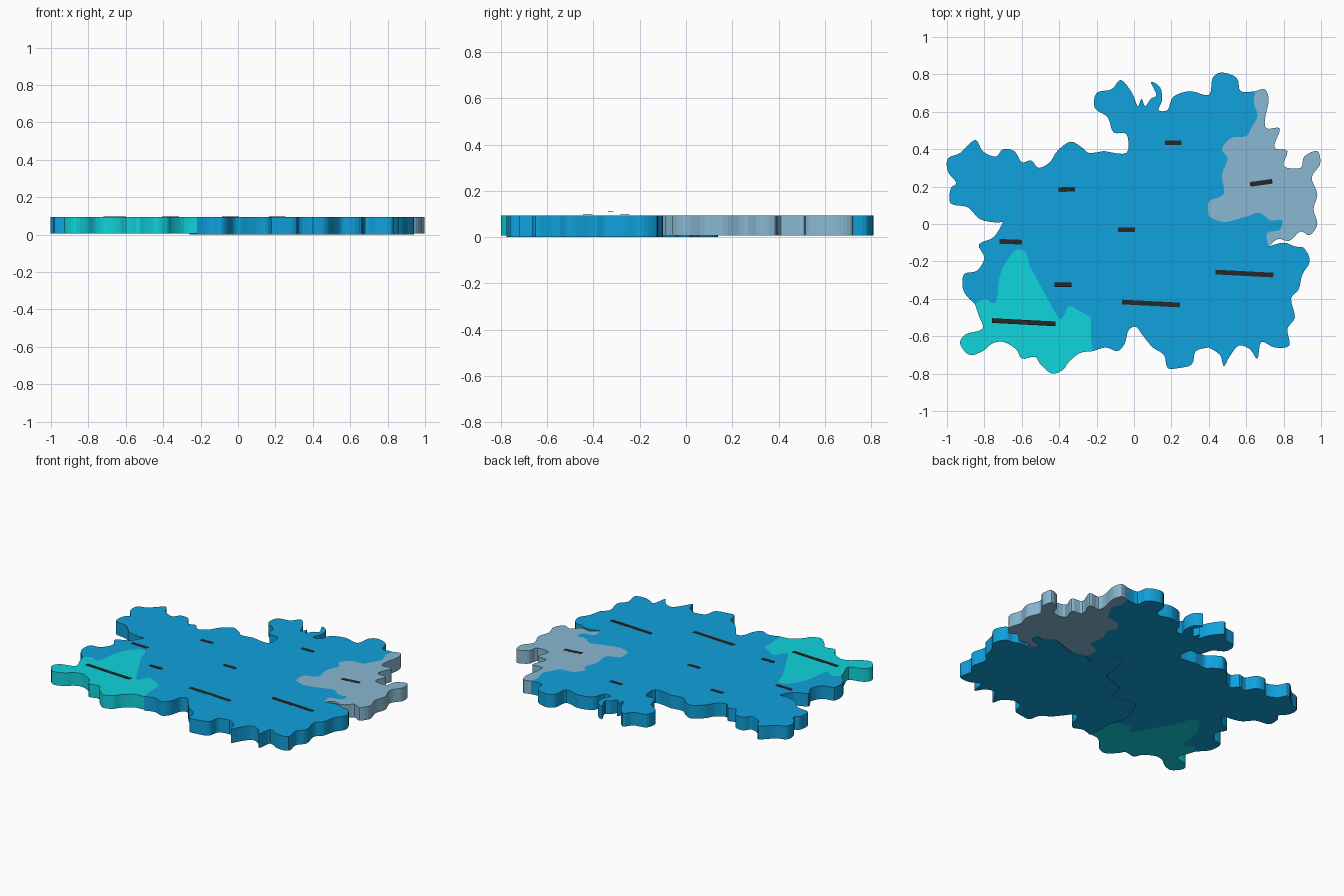
import bpy, bmesh, math
from mathutils import Vector

if "Cube" in bpy.data.objects:
    bpy.data.objects.remove(bpy.data.objects["Cube"])

TOP = 0.094


def material(name, rgb):
    m = bpy.data.materials.new(name)
    m.diffuse_color = (*rgb, 1)
    m.use_nodes = True
    m.node_tree.nodes["Principled BSDF"].inputs["Base Color"].default_value = m.diffuse_color
    return m


BLUE = material("blue", (0.005, 0.36, 0.72))
TEAL = material("teal", (0.005, 0.66, 0.73))
GREY = material("pale_blue", (0.25, 0.48, 0.64))
DARK = material("dark", (0.02, 0.02, 0.02))


def border(*c):
    """Smooth border line through a few points (hundredths of a unit)."""
    p = [Vector((c[i] / 100, c[i + 1] / 100)) for i in range(0, len(c), 2)]
    p = [p[0]] + p + [p[-1]]
    out = []
    for a, b, d, e in zip(p, p[1:], p[2:], p[3:]):
        for k in range(4):
            t = k / 4
            out.append(0.5 * (2 * b + (d - a) * t + (2 * a - 5 * b + 4 * d - e) * t * t
                              + (3 * b - a - 3 * d + e) * t ** 3))
    return out + [p[-1]]


# outer coast of the plate, clockwise from the west
northwest = border(-70, 1, -76, 1, -83, 3, -89, 9, -98, 11, -98, 19, -95, 22, -99.5, 28, -99.5, 35,
                   -93, 38, -85, 45, -81, 39, -74, 36, -70, 40, -64, 39, -60, 33, -55, 34,
                   -51, 30, -45, 33, -41, 39, -34, 44, -28, 41, -24, 38, -16, 39)
north = border(-16, 39, -4, 38, -4, 48, -11, 49, -14, 57, -21, 62, -20, 70, -12, 72, -7, 77,
               -1, 70, 2, 63, 4, 67, 6, 63, 9, 67, 12, 69, 9, 76, 14, 73, 15, 66, 13, 61,
               18, 61, 21, 68, 30, 71, 40, 69, 42, 78, 47, 81, 55, 78, 57, 71, 65, 71)
east = border(65, 71, 70, 72, 72, 66, 70, 56, 71, 51, 78, 51, 75, 41, 82, 39, 80, 31, 89, 30,
              91, 36, 98, 39, 99.5, 32, 95, 25, 98, 16, 96, 8, 98, 0, 94, -6, 89, -4, 83, -9,
              77, -8, 72, -12)
southeast = border(72, -12, 80, -10, 86, -12, 91, -13, 94, -20, 90, -27, 88, -35, 84, -40,
                   86, -50, 82, -56, 83, -65, 75, -66, 68, -63, 66, -72, 62, -67, 56, -65,
                   51, -71, 48, -76, 46, -70, 40, -66)
south = border(40, -66, 33, -68, 31, -75, 24, -77, 18, -77, 16, -70, 10, -66, 5, -60, 1, -55,
               -3, -57, -5, -64, -9, -68, -15, -66, -22, -68)
southwest = border(-22, -68, -29, -69, -35, -74, -38, -78, -44, -80, -50, -75, -53, -71,
                   -60, -72, -63, -67, -70, -63, -76, -64, -81, -68, -88, -70, -93, -64,
                   -90, -59, -81, -56, -83, -49, -85, -43)
west = border(-85, -43, -91, -36, -91, -27, -84, -25, -80, -18, -83, -11, -75, -7, -70, 1)

# inner borders shared by neighbouring regions
nw_n = border(-16, 39, -9, 34, -8, 29, 1, 27, 5, 20, 3, 14, -5, 15, -10, 16)
n_centre = border(-10, 16, -3, 11, 5, 12, 13, 12, 18, 5)
n_south = border(18, 5, 20, 13, 28, 12, 33, 0)
n_se = border(33, 0, 37, 1, 40, 4)
n_east = border(40, 4, 40, 12, 48, 16, 47, 26, 50, 35, 47, 40, 52, 46, 60, 47, 63, 52,
                66, 58, 64, 65, 65, 71)
east_se = border(40, 4, 48, 1, 60, 4, 67, 6, 73, 2, 79, 2, 78, -3, 71, -5, 72, -12)
south_se = border(33, 0, 33, -8, 24, -13, 17, -20, 20, -25, 30, -30, 37, -37, 42, -50,
                  37, -58, 40, -66)
nw_centre = border(-10, 16, -11, 6, -20, 6, -27, 1, -36, -2, -43, -9)
mid_centre = border(-43, -9, -35, -12, -22, -10, -19, -16, -20, -22)
centre_south = border(-20, -22, -10, -22, -2, -24, 0, -14, 14, -8, 17, -3, 18, 5)
mid_south = border(-20, -22, -24, -30, -26, -40, -23, -50)
nw_west = border(-70, 1, -67, 13, -61, 15, -54, 14, -53, 5, -49, 0, -48, -8)
nw_mid = border(-48, -8, -43, -9)
west_mid = border(-48, -8, -43, -20, -45, -25, -56, -22)
west_sw = border(-56, -22, -58, -15, -63, -14, -69, -21, -72, -29, -74, -42, -80, -40, -85, -43)
sw_mid = border(-56, -22, -50, -33, -44, -44, -39, -51, -35, -44, -30, -46, -23, -50)
sw_south = border(-23, -50, -23, -60, -22, -68)


def region(name, mat, lines, base=0.006):
    """Join border lines end to end into a loop and extrude it into a slab."""
    loop = list(lines[0][:-1])
    end = lines[0][-1]
    for line in lines[1:]:
        if (line[0] - end).length > 1e-4:
            line = line[::-1]
        loop += line[:-1]
        end = line[-1]
    bm = bmesh.new()
    face = bm.faces.new([bm.verts.new((p.x, p.y, base)) for p in loop])
    ext = bmesh.ops.extrude_face_region(bm, geom=[face], use_keep_orig=True)
    for v in ext["geom"]:
        if isinstance(v, bmesh.types.BMVert):
            v.co.z = TOP
    bmesh.ops.triangulate(bm, faces=[f for f in bm.faces if len(f.verts) > 4])
    bmesh.ops.recalc_face_normals(bm, faces=bm.faces)
    finish(name, bm, mat)


def finish(name, bm, mat):
    me = bpy.data.meshes.new(name)
    bm.to_mesh(me)
    bm.free()
    me.materials.append(mat)
    ob = bpy.data.objects.new(name, me)
    bpy.context.collection.objects.link(ob)
    return ob


# region slabs
region("northwest_region", BLUE, [northwest, nw_n, nw_centre, nw_mid, nw_west])
region("north_region", BLUE, [north, n_east, n_se, n_south, n_centre, nw_n])
region("east_region", GREY, [east, east_se, n_east])
region("southeast_region", BLUE, [southeast, south_se, n_se, east_se], 0)
region("south_region", BLUE, [south, sw_south, mid_south, centre_south, n_south, south_se], 0)
region("southwest_region", TEAL, [southwest, west_sw, sw_mid, sw_south])
region("west_region", BLUE, [west, nw_west, west_mid, west_sw])
region("middle_region", BLUE, [nw_mid, mid_centre, mid_south, sw_mid, west_mid])
region("central_region", BLUE, [n_centre, centre_south, mid_centre, nw_centre])

# thin blank label strips lying just over each region: x, y, length, z, tilt
strips = [(0.21, 0.435, 0.09, 0.095, 0), (-0.36, 0.185, 0.09, 0.095, 2),
          (-0.66, -0.095, 0.12, 0.095, -2), (-0.04, -0.03, 0.09, 0.095, 0),
          (-0.38, -0.325, 0.09, 0.112, 0), (-0.59, -0.525, 0.34, 0.102, -3),
          (0.09, -0.425, 0.31, 0.096, -3), (0.59, -0.265, 0.31, 0.099, -3),
          (0.68, 0.22, 0.12, 0.097, 8)]
for i, (x, y, length, z, tilt) in enumerate(strips):
    bm = bmesh.new()
    bmesh.ops.create_cube(bm, size=1)
    bmesh.ops.scale(bm, vec=(length, 0.025, 0.001), verts=bm.verts)
    ob = finish(f"label_strip_{i + 1}", bm, DARK)
    ob.location = (x, y, z)
    ob.rotation_euler.z = math.radians(tilt)
